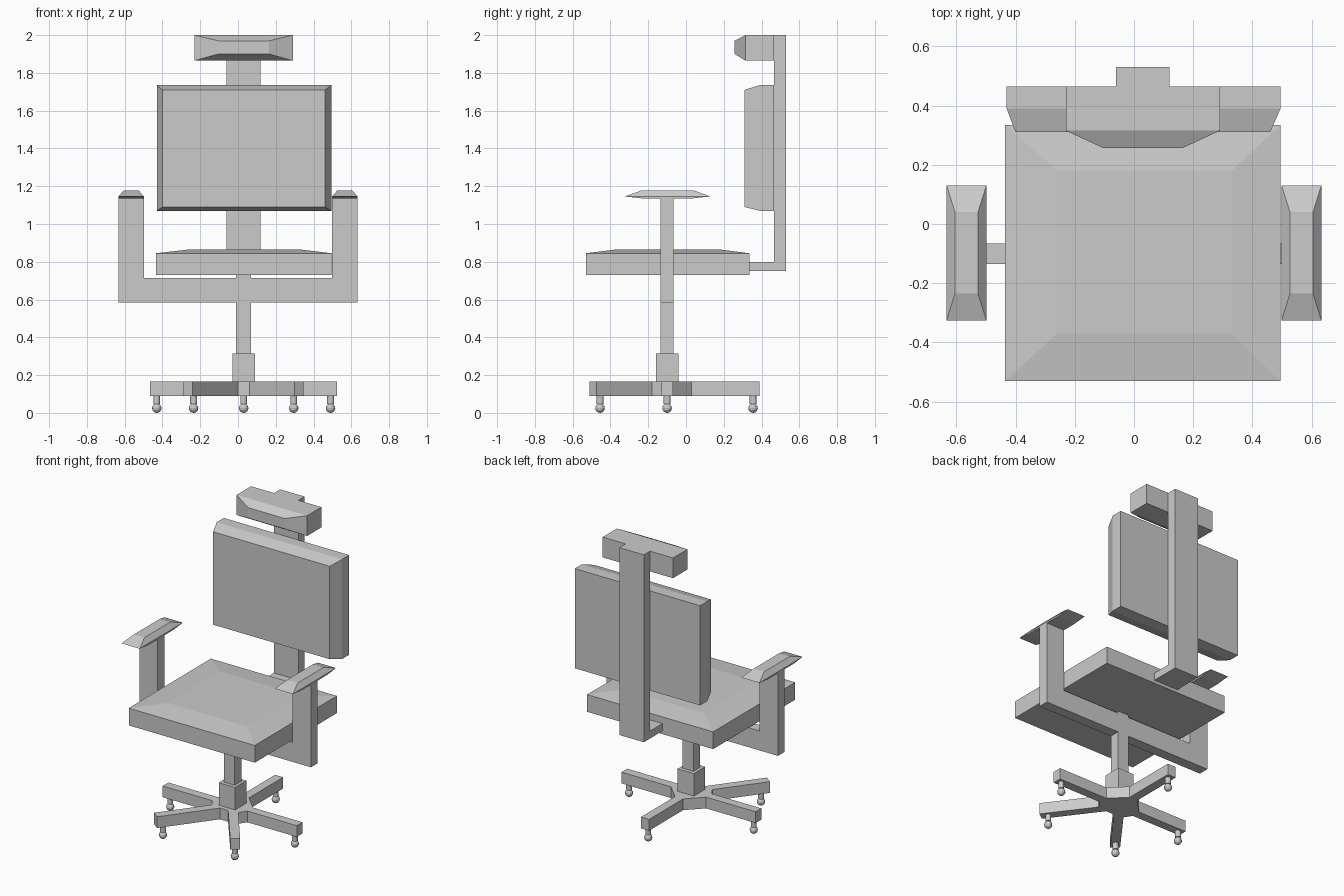
import bpy
import bmesh
from mathutils import Vector

cube = bpy.data.objects.get("Cube")
if cube:
    bpy.data.objects.remove(cube, do_unlink=True)

grey = bpy.data.materials.new("plain grey")
grey.use_nodes = True
grey.diffuse_color = (0.6, 0.6, 0.6, 1)
grey.node_tree.nodes["Principled BSDF"].inputs["Base Color"].default_value = (0.6, 0.6, 0.6, 1)

CX, CY = 0.03, -0.1  # axis of the pedestal


def finish(name, bm):
    bmesh.ops.recalc_face_normals(bm, faces=bm.faces)
    mesh = bpy.data.meshes.new(name)
    bm.to_mesh(mesh)
    bm.free()
    mesh.materials.append(grey)
    obj = bpy.data.objects.new(name, mesh)
    bpy.context.collection.objects.link(obj)
    return obj


def loft(name, axis, sections):
    """Join rectangles (position, x0, x1, v0, v1) stacked along y or z."""
    bm = bmesh.new()
    rings = []
    for p, a, b, c, d in sections:
        corners = [(a, c), (b, c), (b, d), (a, d)]
        rings.append([bm.verts.new((u, v, p) if axis == "z" else (u, p, v))
                      for u, v in corners])
    for low, high in zip(rings, rings[1:]):
        for i in range(4):
            j = (i + 1) % 4
            bm.faces.new((low[i], low[j], high[j], high[i]))
    bm.faces.new(rings[0])
    bm.faces.new(rings[-1])
    return finish(name, bm)


def box(name, x0, x1, y0, y1, z0, z1):
    return loft(name, "z", [(z0, x0, x1, y0, y1), (z1, x0, x1, y0, y1)])


def prism(name, points, direction):
    bm = bmesh.new()
    face = bm.faces.new([bm.verts.new(p) for p in points])
    side = bmesh.ops.extrude_face_region(bm, geom=[face])
    moved = [v for v in side["geom"] if isinstance(v, bmesh.types.BMVert)]
    bmesh.ops.translate(bm, verts=moved, vec=Vector(direction))
    return finish(name, bm)


# Seat cushion with a shallow raised top
loft("seat", "z", [(0.73, -0.435, 0.495, -0.53, 0.335),
                   (0.845, -0.435, 0.495, -0.53, 0.335),
                   (0.865, -0.26, 0.33, -0.37, 0.18)])

# Backrest and headrest with tapered fronts
loft("backrest", "y", [(0.465, -0.43, 0.495, 1.07, 1.735),
                       (0.39, -0.43, 0.495, 1.07, 1.735),
                       (0.31, -0.4, 0.46, 1.09, 1.71)])
loft("headrest", "y", [(0.465, -0.23, 0.29, 1.865, 2.0),
                       (0.315, -0.23, 0.29, 1.865, 2.0),
                       (0.257, -0.105, 0.165, 1.9, 1.97)])

# L-shaped spine joining the seat to the rests
spine = [(0.335, 0.75), (0.53, 0.75), (0.53, 2), (0.465, 2), (0.465, 0.8), (0.335, 0.8)]
prism("spine", [(-0.06, y, z) for y, z in spine], (0.18, 0, 0))

# U-shaped arm frame
half = [(0.633, 0.585), (0.633, 1.137), (0.498, 1.137), (0.498, 0.715)]
frame = half + [(-x, z) for x, z in reversed(half)]
prism("arm_frame", [(x, -0.135, z) for x, z in frame], (0, 0.07, 0))

# Arm pads, thin at the rim
for side, s in (("left", 1), ("right", -1)):
    m = s * 0.5655
    loft(side + "_arm_pad", "z", [(1.136, m - 0.067, m + 0.067, -0.235, 0.04),
                                  (1.146, m - 0.067, m + 0.067, -0.325, 0.13),
                                  (1.178, m - 0.039, m + 0.039, -0.235, 0.04)])

# Pedestal
box("post", CX - 0.04, CX + 0.04, CY - 0.035, CY + 0.035, 0.3, 0.73)
box("post_sleeve", CX - 0.06, CX + 0.06, CY - 0.06, CY + 0.06, 0.16, 0.315)

# Five-armed base, mirrored from its left half
star = [(0.03, -0.09), (0.27, -0.41), (0.318, -0.374), (0.098, -0.08), (0.13, -0.03),
        (0.495, -0.03), (0.495, 0.03), (0.13, 0.03), (0.03, 0.13), (0.03, 0.49)]
outline = star + [(-x, y) for x, y in reversed(star)]
prism("base", [(CX + x, CY + y, 0.09) for x, y in outline], (0, 0, 0.075))

# Casters: a short stem and a ball under each arm
spots = [(0, 0.455), (0.46, 0), (-0.46, 0), (0.265, -0.355), (-0.265, -0.355)]
for i, (x, y) in enumerate(spots, 1):
    bm = bmesh.new()
    stem = bmesh.ops.create_cone(bm, cap_ends=True, segments=12,
                                 radius1=0.018, radius2=0.018, depth=0.045)
    bmesh.ops.translate(bm, verts=stem["verts"], vec=(CX + x, CY + y, 0.0695))
    ball = bmesh.ops.create_uvsphere(bm, u_segments=12, v_segments=8, radius=0.025)
    bmesh.ops.translate(bm, verts=ball["verts"], vec=(CX + x, CY + y, 0.025))
    finish(f"caster_{i}", bm)
